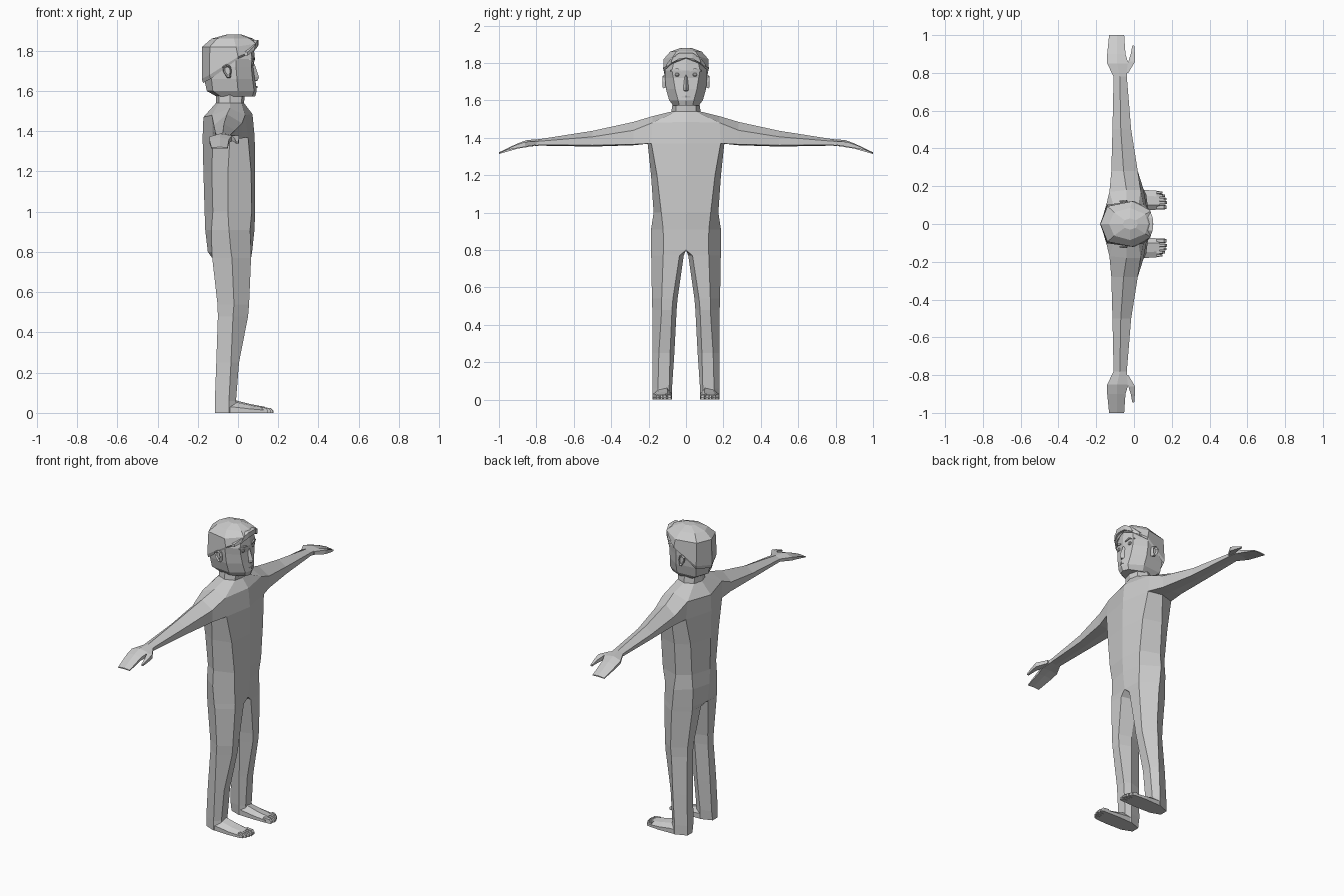
import bpy, bmesh
from mathutils import Vector


def part(name, *lofts):
    """Each loft: (rings, cap_start, cap_end, skipped (ring, side) faces). Mirrored over y."""
    bm = bmesh.new()
    for rings, cap0, cap1, skip in lofts:
        rows = [[bm.verts.new(p) for p in r] for r in rings]
        n = len(rows[0])
        for i in range(len(rows) - 1):
            for k in range(n):
                if (i, k) not in skip:
                    m = (k + 1) % n
                    bm.faces.new((rows[i][k], rows[i][m], rows[i + 1][m], rows[i + 1][k]))
        if cap0:
            bm.faces.new(rows[0][::-1])
        if cap1:
            bm.faces.new(rows[-1])
    # open the half shell along the centre plane
    flat = [f for f in bm.faces if all(abs(v.co.y) < 1e-5 for v in f.verts)]
    bmesh.ops.delete(bm, geom=flat, context='FACES')
    bmesh.ops.remove_doubles(bm, verts=bm.verts, dist=1e-4)
    bmesh.ops.recalc_face_normals(bm, faces=bm.faces)
    me = bpy.data.meshes.new(name)
    bm.to_mesh(me)
    bm.free()
    ob = bpy.data.objects.new(name, me)
    bpy.context.collection.objects.link(ob)
    mod = ob.modifiers.new("Mirror", 'MIRROR')
    mod.use_axis = (False, True, False)
    mod.use_clip = True
    return ob


def half(z, fx, fo, s, bo, bx, dz=(0, 0, 0, 0, 0)):
    """Half section: front centre, front corner, side, back corner, back centre, middle."""
    pts = [(fx, 0), fo, s, bo, (bx, 0)]
    ring = [Vector((x, y, z + d)) for (x, y), d in zip(pts, dz)]
    return ring + [(ring[0] + ring[4]) / 2]


def leg(z, xf, xs, xb, inner, y0, y1, outer):
    return [Vector(p) for p in ((xf, y0, z), (xf, y1, z), (xs, outer, z),
                                (xb, y1, z), (xb, y0, z), (xs, inner, z))]


def tube(path):
    """Four-sided tapering tube along y: (x, y, z, half width, half height)."""
    return [[Vector((x + a * w, y, z + b * h)) for a, b in ((1, -1), (-1, -1), (-1, 1), (1, 1))]
            for x, y, z, w, h in path]


# Body: legs, torso and neck in one loft
legs = [leg(*r) for r in (
    (0.00, 0.00, -0.045, -0.115, 0.075, 0.10, 0.15, 0.178),
    (0.06, -0.01, -0.045, -0.115, 0.075, 0.09, 0.15, 0.178),
    (0.25, 0.005, -0.035, -0.108, 0.062, 0.085, 0.145, 0.18),
    (0.48, 0.05, -0.025, -0.10, 0.05, 0.075, 0.13, 0.18),
    (0.54, 0.055, -0.02, -0.102, 0.045, 0.07, 0.13, 0.182),
    (0.77, 0.065, -0.03, -0.128, 0.012, 0.035, 0.122, 0.186))]
torso = [
    half(0.80, 0.07, (0.065, 0.12), (-0.035, 0.187), (-0.13, 0.12), -0.15),
    half(0.91, 0.082, (0.06, 0.122), (-0.045, 0.187), (-0.132, 0.12), -0.163),
    half(1.00, 0.085, (0.068, 0.132), (-0.05, 0.173), (-0.125, 0.12), -0.166),
    half(1.20, 0.085, (0.065, 0.155), (-0.05, 0.187), (-0.13, 0.14), -0.172),
    half(1.37, 0.083, (0.05, 0.185), (-0.04, 0.205), (-0.125, 0.18), -0.176),
    half(1.48, 0.072, (0.035, 0.18), (-0.04, 0.18), (-0.13, 0.17), -0.172, (0.005, 0, 0.035, 0, -0.01)),
    half(1.54, 0.03, (0.018, 0.055), (-0.04, 0.078), (-0.095, 0.055), -0.11),
    half(1.60, 0.035, (0.02, 0.05), (-0.04, 0.07), (-0.095, 0.05), -0.11)]
low, high = torso[4], torso[5]

# Arm sections start on the armhole edge
arm = [[low[1], low[2], low[3], high[3], high[2], high[1]]]
for y, pts in (
        (0.28, ((0.02, 1.365), (-0.045, 1.36), (-0.115, 1.37), (-0.12, 1.43), (-0.055, 1.485), (0.02, 1.44))),
        (0.50, ((-0.015, 1.36), (-0.06, 1.353), (-0.11, 1.365), (-0.114, 1.40), (-0.07, 1.437), (-0.015, 1.405))),
        (0.78, ((-0.038, 1.362), (-0.075, 1.358), (-0.106, 1.362), (-0.108, 1.38), (-0.075, 1.393), (-0.038, 1.382))),
        (0.85, ((-0.03, 1.35), (-0.09, 1.358), (-0.14, 1.352), (-0.142, 1.373), (-0.09, 1.388), (-0.03, 1.378))),
        (0.90, ((-0.045, 1.342), (-0.09, 1.346), (-0.142, 1.342), (-0.142, 1.357), (-0.09, 1.370), (-0.045, 1.360))),
        (1.00, ((-0.052, 1.313), (-0.09, 1.315), (-0.132, 1.313), (-0.132, 1.318), (-0.09, 1.322), (-0.052, 1.318)))):
    arm.append([Vector((x, y, z)) for x, z in pts])
hole = len(legs) + 4
part("body", (legs + torso, True, False, {(hole, 1), (hole, 2)}), (arm, False, True, ()))

# Thumbs
part("thumb", (tube([(-0.042, 0.80, 1.372, 0.012, 0.01), (-0.012, 0.86, 1.365, 0.018, 0.013),
                     (-0.006, 0.90, 1.355, 0.011, 0.01), (-0.004, 0.945, 1.342, 0.005, 0.005)]),
               True, True, ()))

# Feet and toes
foot = [[Vector((x, y, z)) for y, z in ((y0, 0), (y1, 0), (y1, h * 0.45), (y1 - 0.03, h * 0.85),
                                        (y0 + 0.025, h), (y0, h * 0.5))]
        for x, y0, y1, h in ((-0.05, 0.078, 0.175, 0.066), (-0.01, 0.076, 0.177, 0.062),
                             (0.06, 0.074, 0.18, 0.044), (0.135, 0.076, 0.175, 0.03))]
part("foot", (foot, True, True, ()))
toes = []
for y, w, tip in ((0.089, 0.012, 0.172), (0.113, 0.009, 0.176), (0.132, 0.008, 0.172),
                  (0.15, 0.008, 0.163), (0.166, 0.007, 0.15)):
    toes.append(([[Vector((x, y + a * w * s, b * h)) for a, b in ((-1, 0), (1, 0), (0.8, 1), (-0.8, 1))]
                  for x, s, h in ((0.12, 1, 0.028), (tip - 0.012, 1, 0.024), (tip, 0.75, 0.012))],
                 True, True, ()))
part("toes", *toes)

# Head
head = [
    half(1.572, 0.085, (0.07, 0.035), (-0.005, 0.068), (-0.085, 0.06), -0.105),
    half(1.60, 0.093, (0.08, 0.042), (0.0, 0.09), (-0.125, 0.08), -0.155),
    half(1.66, 0.086, (0.072, 0.058), (-0.005, 0.107), (-0.132, 0.09), -0.168),
    half(1.72, 0.076, (0.066, 0.068), (-0.01, 0.112), (-0.135, 0.095), -0.17),
    half(1.76, 0.083, (0.07, 0.075), (-0.01, 0.113), (-0.135, 0.095), -0.17),
    half(1.83, 0.078, (0.06, 0.06), (-0.02, 0.10), (-0.12, 0.08), -0.155)]
part("head", (head, True, True, ()))

# Hair cap
hair = [
    half(1.75, 0.082, (0.072, 0.076), (0.0, 0.116), (-0.137, 0.098), -0.174, (0.075, 0.045, 0.01, -0.09, -0.11)),
    half(1.75, 0.09, (0.08, 0.08), (0.0, 0.122), (-0.142, 0.102), -0.18, (0.078, 0.055, 0.02, -0.07, -0.09)),
    half(1.82, 0.1, (0.088, 0.068), (-0.01, 0.12), (-0.14, 0.094), -0.178, (0.02, 0.015, 0, 0, 0)),
    half(1.86, 0.075, (0.06, 0.052), (-0.02, 0.085), (-0.105, 0.062), -0.132),
    half(1.88, 0.02, (0.01, 0.02), (-0.02, 0.03), (-0.05, 0.02), -0.06)]
part("hair", (hair, False, True, ()))

# Swept tufts along the hairline
part("fringe", (tube([(0.088, 0.0, 1.84, 0.013, 0.014), (0.086, 0.035, 1.838, 0.013, 0.016),
                      (0.07, 0.075, 1.815, 0.012, 0.014), (0.04, 0.105, 1.785, 0.008, 0.008)]), False, True, ()))

# Nose
part("nose", ([[Vector((x, 0, z)), Vector((b, w, z)), Vector((b, 0, z))] for z, x, b, w in (
    (1.735, 0.082, 0.07, 0.008), (1.67, 0.104, 0.076, 0.018), (1.652, 0.098, 0.08, 0.016),
    (1.648, 0.086, 0.08, 0.01))], True, True, ()))

# Brows and lips
part("brow", (tube([(0.076, 0.02, 1.758, 0.008, 0.004), (0.074, 0.05, 1.768, 0.008, 0.005),
                    (0.06, 0.082, 1.758, 0.006, 0.003)]), True, True, ()))
part("lips", (tube([(0.092, 0.0, 1.62, 0.004, 0.005), (0.078, 0.03, 1.619, 0.004, 0.002)]),
              False, True, ()))

# Eyes
eye = part("eye", ([[Vector((x, 0.048 + a * r, 1.737 + b * r * 0.7)) for a, b in
                     ((-1, 0), (-0.5, -1), (0.5, -1), (1, 0), (0.5, 1), (-0.5, 1))]
                    for x, r in ((0.06, 0.014), (0.074, 0.013), (0.078, 0.007))], True, True, ()))

# Ears
part("ear", ([[Vector((-0.045 + a * s - (y - 0.1) * 0.3, y, 1.70 + b * s)) for a, b in
               ((0.012, -0.036), (0.018, 0.0), (0.012, 0.026), (-0.008, 0.034),
                (-0.026, 0.022), (-0.022, -0.005), (-0.004, -0.034))]
              for y, s in ((0.095, 0.75), (0.12, 1.0), (0.126, 0.85), (0.117, 0.6))], True, True, ()))
